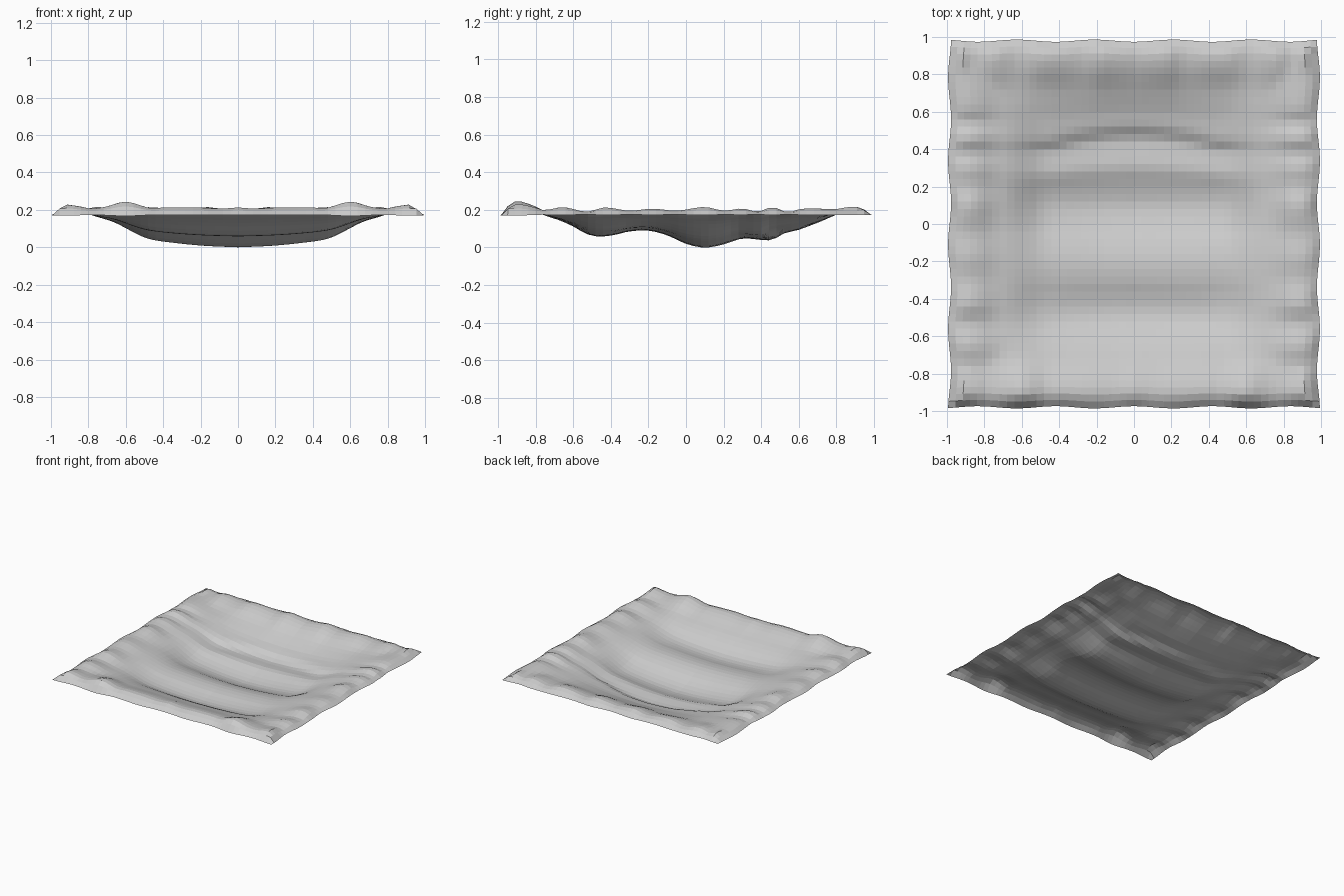
import bpy, bmesh, math

if "Cube" in bpy.data.objects:
    bpy.data.objects.remove(bpy.data.objects["Cube"])

N = 50  # cloth grid cells per side


def interp(pts, t):
    # smooth interpolation through a few profile points
    if t <= pts[0][0]:
        return pts[0][1]
    for i in range(len(pts) - 1):
        (a, va), (b, vb) = pts[i], pts[i + 1]
        if t <= b:
            p = pts[max(i - 1, 0)]
            q = pts[min(i + 2, len(pts) - 1)]
            h = b - a
            m0 = (vb - p[1]) / (b - p[0]) * h
            m1 = (q[1] - va) / (q[0] - a) * h
            s = (t - a) / h
            return ((2*s**3 - 3*s**2 + 1) * va + (s**3 - 2*s**2 + s) * m0
                    + (3*s**2 - 2*s**3) * vb + (s**3 - s**2) * m1)
    return pts[-1][1]


# sag along the centre line (front to back) and its falloff sideways
SAG_Y = [(-1, 0), (-.86, 0), (-.7, .03), (-.6, .07), (-.53, .112), (-.46, .128),
         (-.38, .122), (-.3, .104), (-.2, .10), (-.1, .125), (0, .17), (.1, .19),
         (.2, .173), (.3, .142), (.4, .148), (.46, .145), (.52, .11), (.6, .088),
         (.7, .05), (.8, .015), (.9, 0), (1, 0)]
SAG_X = [(0, 1), (.2, .95), (.4, .83), (.5, .70), (.6, .42), (.67, .24),
         (.75, .13), (.86, 0), (1, 0)]
# puckered hem heights: crest along the sides, the front and the back
SIDE = [(-1, .215), (-.88, .225), (-.76, .2), (-.65, .215), (-.53, .19), (-.43, .213),
        (-.3, .195), (-.18, .207), (-.05, .195), (.1, .215), (.2, .195), (.3, .207),
        (.38, .19), (.46, .215), (.54, .188), (.62, .207), (.78, .205), (1, .205)]
FRONT = [(0, .213), (.1, .206), (.22, .213), (.4, .213), (.47, .21), (.6, .245),
         (.72, .215), (.8, .21), (.92, .23), (1, .22)]
BACK = [(0, .196), (.1, .208), (.18, .216), (.27, .196), (.4, .21), (.5, .215),
        (.62, .196), (.75, .218), (.85, .2), (.93, .218), (1, .2)]
# hem cross-section: weight of the crest by distance from the middle
HEM = [(.6, 0), (.72, .2), (.82, .75), (.9, 1), (.95, .75), (1, -.15)]
BASE = .178


def height(x, y):
    ax = abs(x)
    # the transverse folds curve forward toward the sides
    bend = .07 * min(ax / .45, 1) ** 2 * max(0, 1 - abs(y - .45) / .3)
    sag = interp(SAG_Y, y + bend) * interp(SAG_X, ax)
    z = BASE + .012 * min(1, max(0, (.75 - max(ax, abs(y))) / .4)) - sag
    hx = interp(HEM, ax) * (interp(SIDE, y) - BASE)
    end = FRONT if y < 0 else BACK
    hy = interp(HEM, abs(y)) * (interp(end, ax) - BASE)
    if ax > .94 or abs(y) > .94:
        return z + (hx if ax > abs(y) else hy)
    return z + max(hx, hy)


# cloth sheet: a single layer with wavy borders
bm = bmesh.new()
bmesh.ops.create_grid(bm, x_segments=N, y_segments=N, size=1)
for v in bm.verts:
    x, y = v.co.x, v.co.y
    v.co.z = height(x, y)
    edge_x = max(0, (abs(x) - .8) / .2)
    edge_y = max(0, (abs(y) - .8) / .2)
    v.co.x = x * (1 - edge_x * (.014 + .008 * math.sin(14 * y)))
    v.co.y = y * (1 - edge_y * (.02 + .006 * math.cos(15 * x)))
low = min(v.co.z for v in bm.verts)
for v in bm.verts:
    v.co.z -= low
mesh = bpy.data.meshes.new("cloth_sheet")
bm.to_mesh(mesh)
bm.free()
cloth = bpy.data.objects.new("cloth_sheet", mesh)
bpy.context.collection.objects.link(cloth)
